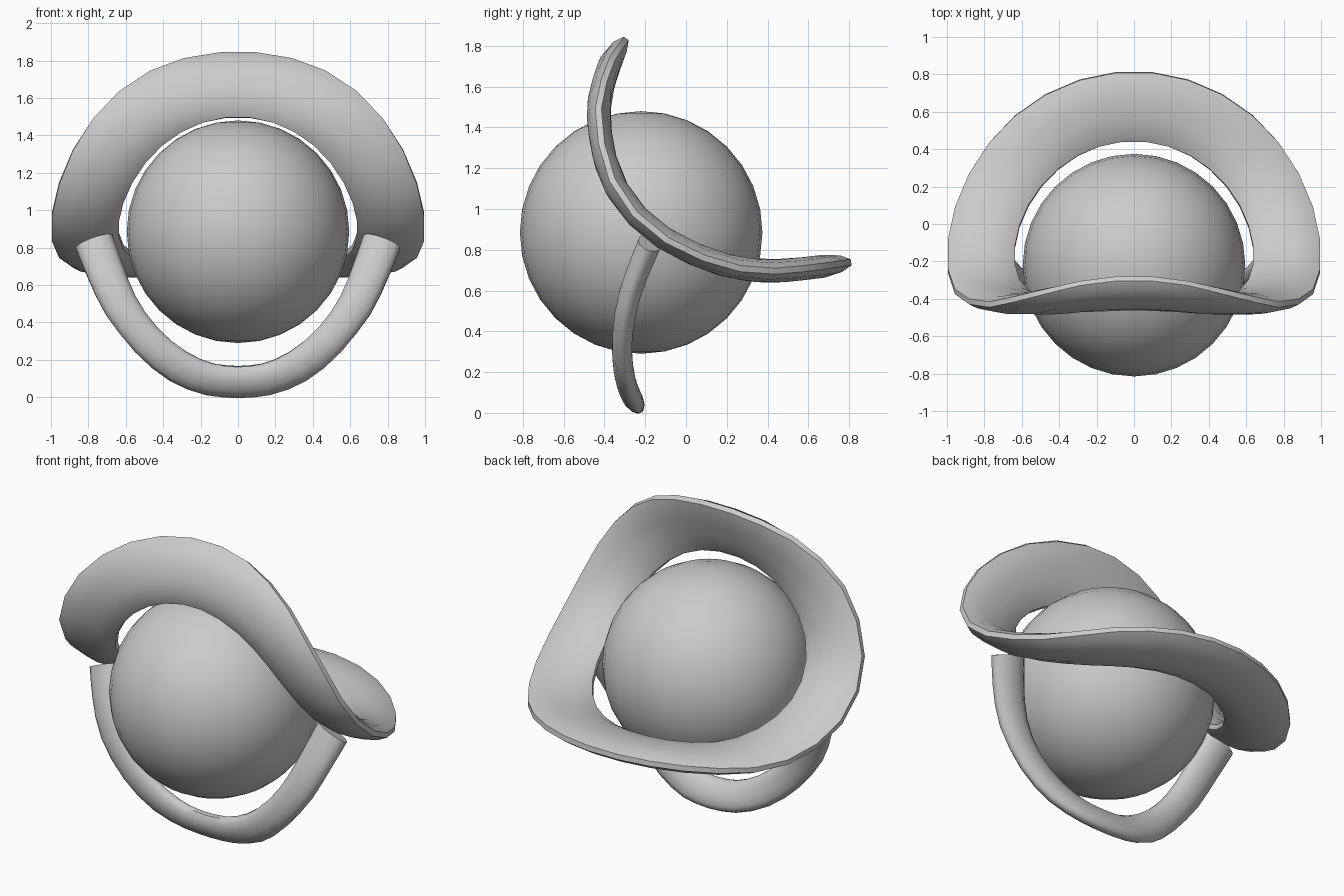
import bpy, bmesh, math
from mathutils import Vector

if "Cube" in bpy.data.objects:
    bpy.data.objects.remove(bpy.data.objects["Cube"])


def spline(pts, n=12):
    """Smooth a list of (y, z) points with a Catmull-Rom curve."""
    p = [Vector(q) for q in pts]
    p = [2 * p[0] - p[1]] + p + [2 * p[-1] - p[-2]]
    out = []
    for i in range(1, len(p) - 2):
        a, b, c, d = p[i - 1:i + 3]
        for k in range(n):
            t = k / n
            out.append(0.5 * (2 * b + (c - a) * t + (2 * a - 5 * b + 4 * c - d) * t * t
                              + (3 * b - a - 3 * c + d) * t ** 3))
    return out + [p[-2]]


def make_bend(pts):
    """Return a function mapping (x, s, h): s = 0..1 along the profile, h = offset from it."""
    curve = spline(pts)
    run = [0.0]
    for a, b in zip(curve, curve[1:]):
        run.append(run[-1] + (b - a).length)

    def bend(x, s, h):
        d = s * run[-1]
        i = 0
        while i < len(run) - 2 and run[i + 1] < d:
            i += 1
        a, b = curve[i], curve[i + 1]
        q = a.lerp(b, (d - run[i]) / (run[i + 1] - run[i]))
        t = (curve[min(i + 2, len(curve) - 1)] - curve[max(i - 1, 0)]).normalized()
        return (x, q.x - t.y * h, q.y + t.x * h)
    return bend, run[-1]


def loft(name, rings, closed):
    bm = bmesh.new()
    vs = [[bm.verts.new(c) for c in r] for r in rings]
    n, m = len(vs), len(vs[0])
    for i in range(n if closed else n - 1):
        for j in range(m):
            bm.faces.new((vs[i][j], vs[(i + 1) % n][j],
                          vs[(i + 1) % n][(j + 1) % m], vs[i][(j + 1) % m]))
    if not closed:
        bm.faces.new(vs[0])
        bm.faces.new(vs[-1])
    bmesh.ops.recalc_face_normals(bm, faces=bm.faces)
    me = bpy.data.meshes.new(name)
    bm.to_mesh(me)
    bm.free()
    ob = bpy.data.objects.new(name, me)
    bpy.context.collection.objects.link(ob)
    smooth(ob)


def smooth(ob):
    bpy.ops.object.select_all(action='DESELECT')
    ob.select_set(True)
    bpy.context.view_layer.objects.active = ob
    bpy.ops.object.shade_smooth_by_angle(angle=math.radians(50))


def section(w, h, sides=12):
    """Flattened tube section with blunt rims."""
    k = math.cos(math.pi / sides)
    return [(w * math.cos((j + .5) * math.tau / sides) / k,
             h * math.sin((j + .5) * math.tau / sides)) for j in range(sides)]


# Central ball
bpy.ops.mesh.primitive_uv_sphere_add(segments=32, ring_count=16, radius=0.595,
                                     location=(0, -0.22, 0.885))
ball = bpy.context.object
ball.name = "ball"
smooth(ball)

# Wide saddle-shaped ring: a flat torus bent along the side profile
bend, length = make_bend([(-0.29, 1.84), (-0.36, 1.74), (-0.41, 1.6), (-0.43, 1.45),
                          (-0.385, 1.2), (-0.28, 1.01), (-0.12, 0.865), (0.05, 0.775),
                          (0.23, 0.715), (0.41, 0.695), (0.6, 0.71), (0.815, 0.74)])
rings = []
for i in range(32):
    a = (i + .5) * math.tau / 32
    rings.append([bend((0.82 + r) * math.sin(a), 0.5 - 0.5 * (0.82 + r) * math.cos(a), h)
                  for r, h in section(0.18, 0.058)])
loft("saddle_ring", rings, True)

# Lower hanging loop, flattened tube bent the same way
bend, length = make_bend([(-0.22, 0.0), (-0.285, 0.12), (-0.312, 0.26), (-0.308, 0.42),
                          (-0.27, 0.6), (-0.2, 0.78), (-0.14, 0.92)])
half = spline([(0, 0.088), (0.15, 0.103), (0.32, 0.175), (0.49, 0.31),
               (0.63, 0.49), (0.715, 0.68), (0.77, 0.83)], 2)
path = [Vector((-p.x, p.y)) for p in half[:0:-1]] + half
rings = []
for i, p in enumerate(path):
    t = (path[min(i + 1, len(path) - 1)] - path[max(i - 1, 0)]).normalized()
    side = Vector((t.y, -t.x))
    grow = 1 + 0.2 * max(0, abs(p.x) - 0.55) / 0.22
    rings.append([bend(p.x + side.x * r, max(0, (p.y + side.y * r) / 0.92), h)
                  for r, h in section(0.086 * grow, 0.05 * grow)])
loft("lower_loop", rings, False)
